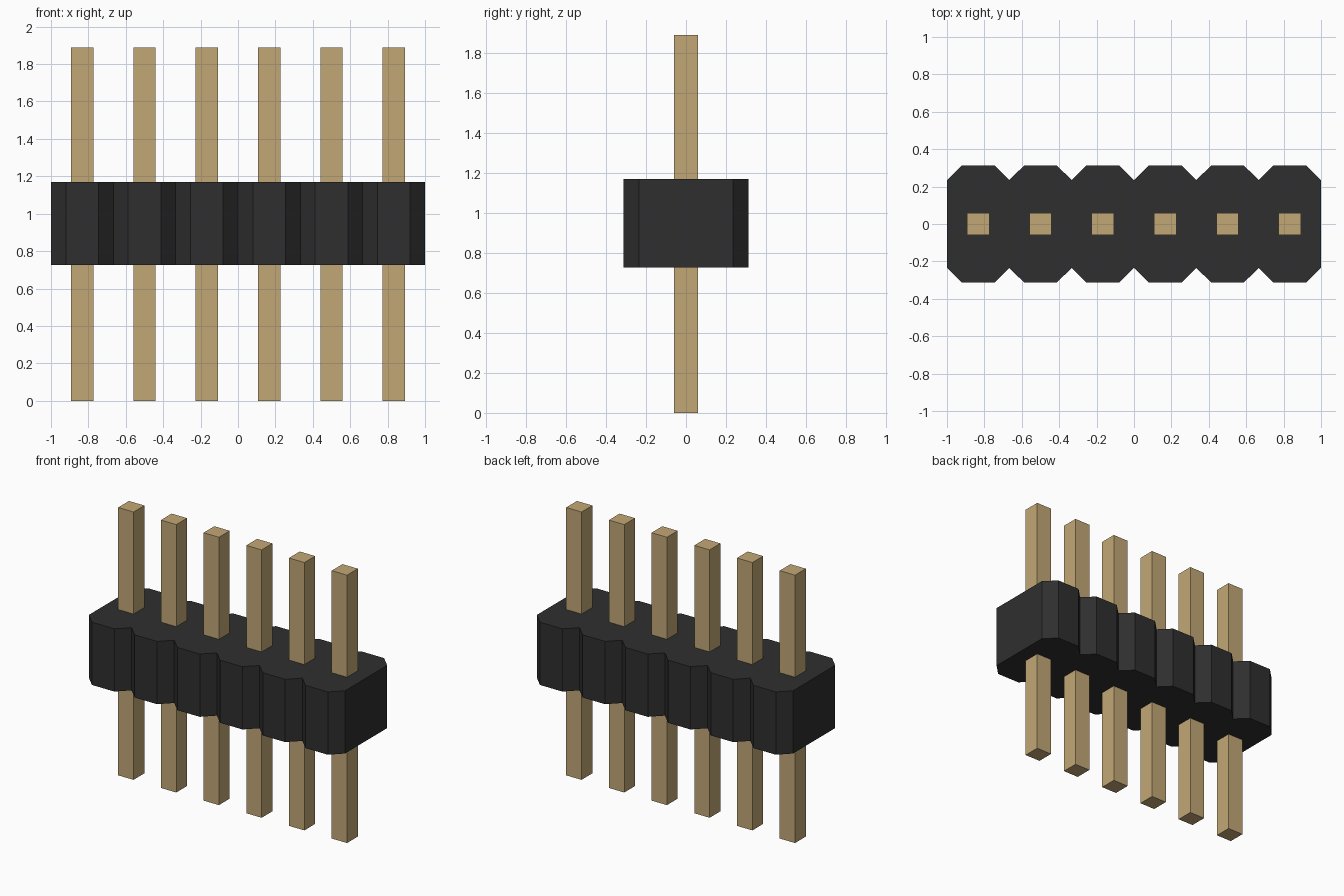
import bpy
import bmesh

cube = bpy.data.objects.get("Cube")
if cube:
    bpy.data.objects.remove(cube, do_unlink=True)

COUNT = 6
PITCH = 2 / COUNT
CENTERS = [(i - (COUNT - 1) / 2) * PITCH for i in range(COUNT)]


def make_material(name, rgb):
    mat = bpy.data.materials.new(name)
    mat.use_nodes = True
    mat.diffuse_color = (*rgb, 1)
    mat.node_tree.nodes["Principled BSDF"].inputs["Base Color"].default_value = (*rgb, 1)
    return mat


def extrude_outline(name, outline, z0, z1, mat):
    """Flat-shaded prism from an outline in x and y."""
    bm = bmesh.new()
    base = bm.faces.new([bm.verts.new((x, y, z0)) for x, y in outline])
    top = bmesh.ops.extrude_face_region(bm, geom=[base])["geom"]
    bmesh.ops.translate(bm, vec=(0, 0, z1 - z0),
                        verts=[v for v in top if isinstance(v, bmesh.types.BMVert)])
    bmesh.ops.recalc_face_normals(bm, faces=bm.faces)
    mesh = bpy.data.meshes.new(name)
    bm.to_mesh(mesh)
    bm.free()
    mesh.materials.append(mat)
    obj = bpy.data.objects.new(name, mesh)
    bpy.context.collection.objects.link(obj)
    return obj


black = make_material("black plastic", (0.028, 0.028, 0.028))
gold = make_material("gold metal", (0.54, 0.39, 0.18))

# Housing: one chamfered segment per pin, joined at the notches
FLAT, DEPTH, NOTCH = 0.0875, 0.313, 0.235
front = [(-1, -NOTCH)]
for c in CENTERS:
    front += [(c - FLAT, -DEPTH), (c + FLAT, -DEPTH), (c + PITCH / 2, -NOTCH)]
back = [(-x, -y) for x, y in front]
extrude_outline("housing", front + back, 0.727, 1.17, black)

# Square pins running through the housing
R = 0.06
for i, c in enumerate(CENTERS):
    square = [(c - R, -R), (c + R, -R), (c + R, R), (c - R, R)]
    extrude_outline(f"pin_{i + 1}", square, 0, 1.89, gold)
